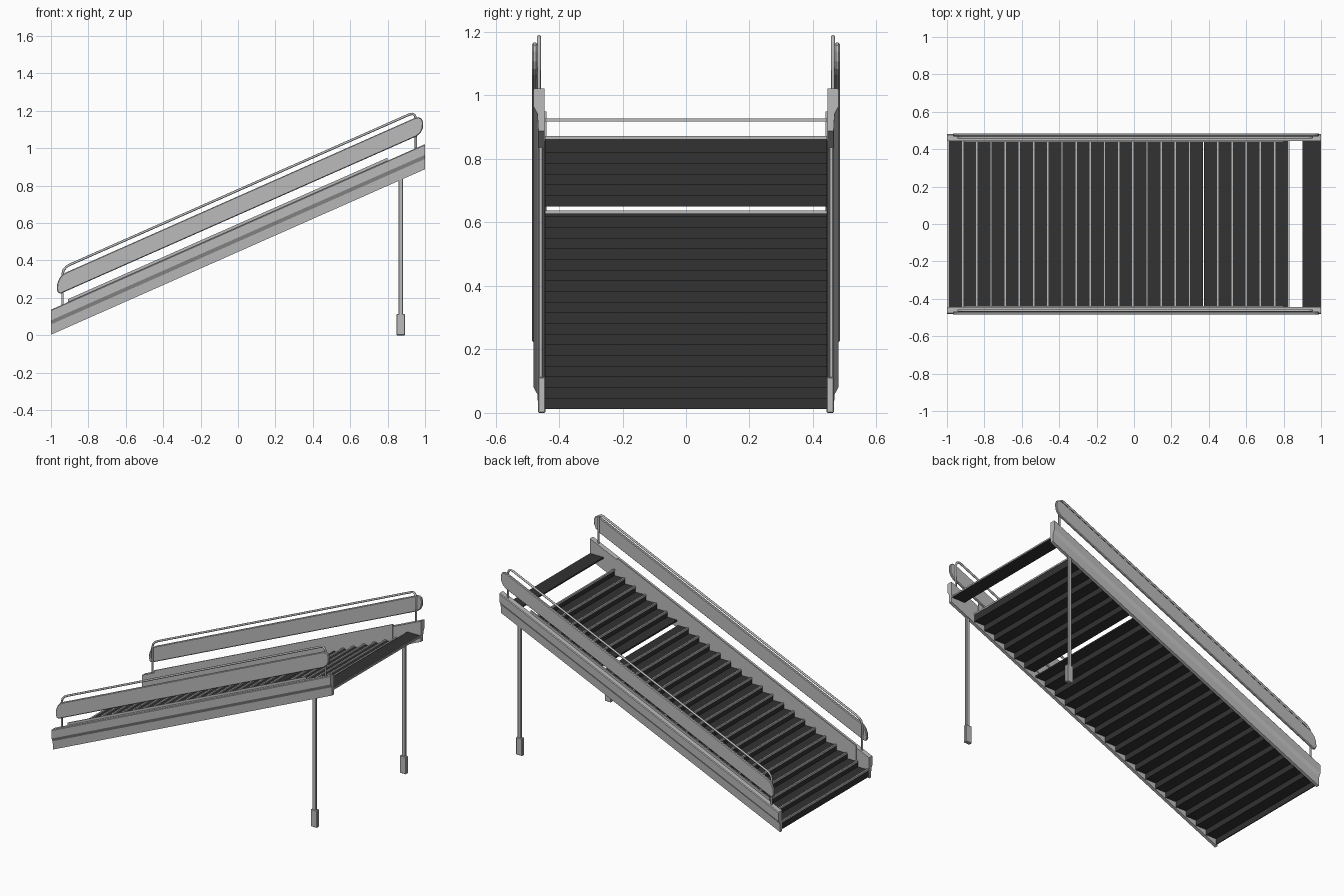
import bpy, bmesh, math

if "Cube" in bpy.data.objects:
    bpy.data.objects.remove(bpy.data.objects["Cube"])

SLOPE = 0.4425
PITCH, RISE = 0.0758, 0.0336


def material(name, v):
    m = bpy.data.materials.new(name)
    m.diffuse_color = (v, v, v, 1)
    m.use_nodes = True
    m.node_tree.nodes["Principled BSDF"].inputs["Base Color"].default_value = m.diffuse_color
    return m


GRAY = material("metal gray", 0.50)
DARK = material("dark tread", 0.032)


def prism(name, bottom, top, mat):
    """Solid between two matching outlines."""
    bm = bmesh.new()
    a = [bm.verts.new(p) for p in bottom]
    b = [bm.verts.new(p) for p in top]
    n = len(a)
    bm.faces.new(a)
    bm.faces.new(b[::-1])
    for i in range(n):
        bm.faces.new((a[i], b[i], b[(i + 1) % n], a[(i + 1) % n]))
    bmesh.ops.recalc_face_normals(bm, faces=bm.faces)
    me = bpy.data.meshes.new(name)
    bm.to_mesh(me)
    bm.free()
    me.materials.append(mat)
    ob = bpy.data.objects.new(name, me)
    bpy.context.collection.objects.link(ob)
    return ob


def box(name, x0, x1, y0, y1, z0, z1, mat):
    ring = [(x0, y0), (x1, y0), (x1, y1), (x0, y1)]
    return prism(name, [(x, y, z0) for x, y in ring], [(x, y, z1) for x, y in ring], mat)


def sloped(name, profile, x0, x1, mat):
    """Extrude a (y, z) profile along the stair slope, with vertical ends."""
    ends = [[(x, y, z + (x + 1) * SLOPE) for y, z in profile] for x in (x0, x1)]
    return prism(name, ends[0], ends[1], mat)


def mirror(ob):
    m = ob.modifiers.new("mirror", 'MIRROR')
    m.use_axis = (False, True, False)
    return ob


def bevel(ob, w):
    m = ob.modifiers.new("bevel", 'BEVEL')
    m.width, m.segments, m.limit_method = w, 1, 'ANGLE'
    m.angle_limit = math.radians(50)


# Side stringers with a stepped outer face
mirror(sloped("stringer", [(0.445, 0.003), (0.465, 0.003), (0.468, 0.058), (0.480, 0.080),
                           (0.481, 0.132), (0.477, 0.137), (0.445, 0.137)], -1, 1, GRAY))
mirror(sloped("inner_skirt", [(0.439, 0.06), (0.447, 0.06), (0.447, 0.153), (0.439, 0.153)],
              -0.91, 0.80, GRAY))

# Steps: dark riser, light nosing on its top edge, dark tread behind
W = 0.444
for i in range(25):
    x = -0.998 + i * PITCH
    z = 0.864 - (24 - i) * RISE
    if i != 18:  # one riser is left open
        box(f"riser_{i}", x + 0.002, x + 0.008, -W, W, max(0.003, z - RISE - 0.012), z - 0.002, DARK)
        box(f"nosing_{i}", x, x + 0.010, -W, W, z - 0.002, z + 0.008, GRAY)
    if i < 24:   # the last tread is left out
        box(f"tread_{i}", x + 0.009, x + PITCH + 0.003, -W, W, z - 0.010, z, DARK)

# Separate top landing plate after a gap
box("landing_plate", 0.902, 0.996, -W, W, 0.918, 0.927, DARK)
box("landing_edge", 0.996, 1.0, -W, W, 0.918, 0.927, GRAY)

# Handrail panels with rounded ends
outline = [(-0.950, 0.222), (-0.962, 0.228), (-0.969, 0.247), (-0.966, 0.277), (-0.955, 0.305),
           (-0.938, 0.325), (-0.915, 0.338),
           (0.945, 1.162), (0.967, 1.166), (0.982, 1.158), (0.990, 1.138), (0.988, 1.107),
           (0.977, 1.084), (0.955, 1.064)]
panel = mirror(prism("handrail_panel", [(x, 0.468, z) for x, z in outline],
                     [(x, 0.485, z) for x, z in outline], GRAY))
bevel(panel, 0.004)


# Tubes, one on each side
def tube(name, pts, r):
    cu = bpy.data.curves.new(name, 'CURVE')
    cu.dimensions = '3D'
    cu.bevel_depth, cu.bevel_resolution, cu.use_fill_caps = r, 2, True
    for s in (1, -1):
        sp = cu.splines.new('POLY')
        sp.points.add(len(pts) - 1)
        for p, (x, y, z) in zip(sp.points, pts):
            p.co = (x, y * s, z, 1)
    cu.materials.append(GRAY)
    ob = bpy.data.objects.new(name, cu)
    bpy.context.collection.objects.link(ob)


# Top rail, bent down at both ends
tube("top_rail", [(x, 0.463, z) for x, z in (
    (-0.938, 0.26), (-0.938, 0.325), (-0.932, 0.350), (-0.918, 0.366), (-0.90, 0.377),
    (0.915, 1.180), (0.932, 1.184), (0.945, 1.176), (0.951, 1.16), (0.951, 1.08))], 0.0065)

# Short posts from stringer to panel
for n, x in (("lower_post", -0.938), ("upper_post", 0.951)):
    zc = 0.137 + (x + 1) * SLOPE
    tube(n, [(x, 0.463, zc - 0.02), (x, 0.463, zc + 0.14)], 0.006)

# Support legs and feet
leg = mirror(box("support_leg", 0.857, 0.883, 0.451, 0.464, 0.10, 0.86, GRAY))
bevel(leg, 0.003)
foot = mirror(box("leg_foot", 0.848, 0.892, 0.443, 0.466, 0.0, 0.113, GRAY))
bevel(foot, 0.003)
